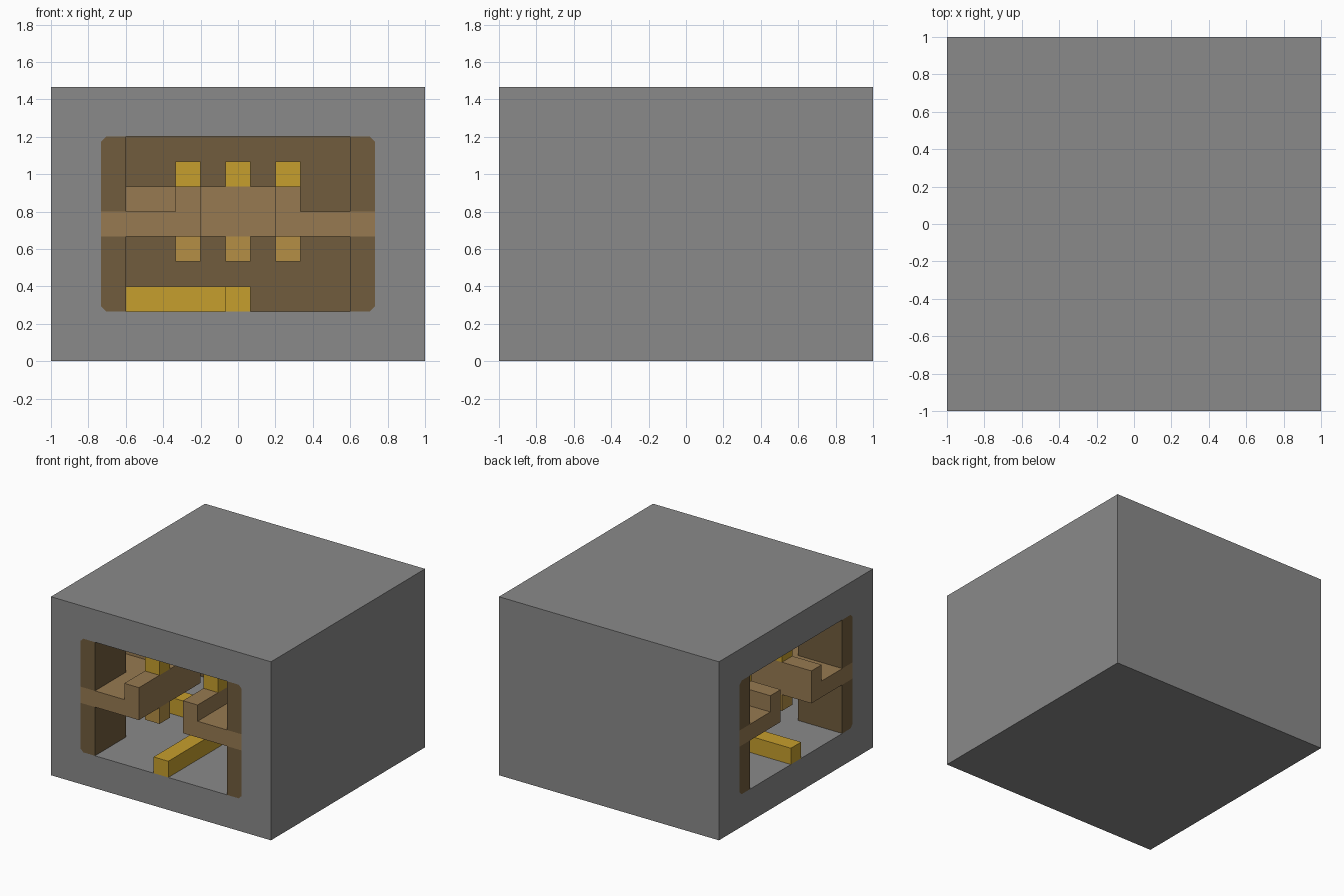
import bpy, bmesh

if "Cube" in bpy.data.objects:
    bpy.data.objects.remove(bpy.data.objects["Cube"], do_unlink=True)

U = 1 / 15    # one grid step
HALF = 15     # half width of the block, in steps


def material(name, r, g, b):
    m = bpy.data.materials.new(name)
    m.use_nodes = True
    m.diffuse_color = (r, g, b, 1)
    m.node_tree.nodes["Principled BSDF"].inputs["Base Color"].default_value = (r, g, b, 1)
    return m


stone = material("grey stone", 0.255, 0.255, 0.255)
dark_wood = material("dark wood", 0.165, 0.107, 0.047)
light_wood = material("light wood", 0.31, 0.195, 0.083)
bracket_wood = material("golden wood", 0.46, 0.275, 0.06)
gold = material("yellow gold", 0.565, 0.345, 0.026)


def finish(name, bm, mat):
    bmesh.ops.recalc_face_normals(bm, faces=bm.faces)
    mesh = bpy.data.meshes.new(name)
    bm.to_mesh(mesh)
    bm.free()
    mesh.materials.append(mat)
    obj = bpy.data.objects.new(name, mesh)
    bpy.context.collection.objects.link(obj)
    return obj


def box(name, lo, hi, mat):
    bm = bmesh.new()
    bmesh.ops.create_cube(bm, size=1)
    for v in bm.verts:
        v.co = [(a + b) / 2 * U + c * (b - a) * U for a, b, c in zip(lo, hi, v.co)]
    return finish(name, bm, mat)


def sweep(name, profile, mat, end=-HALF):
    """Sweep an (offset, height) profile round the square turn, side to front."""
    bm = bmesh.new()
    rings = [[bm.verts.new((x * U, y * U, z * U)) for o, z in profile
              for x, y in [((end, o), (o, o), (o, end))[i]]] for i in range(3)]
    n = len(profile)
    for a, b in zip(rings, rings[1:]):
        for i in range(n):
            j = (i + 1) % n
            bm.faces.new((a[i], a[j], b[j], b[i]))
    bm.faces.new(rings[0])
    bm.faces.new(rings[-1])
    return finish(name, bm, mat)


# Stone block with a turning tunnel, open at the front and the right flank
block = box("stone_block", (-HALF, -HALF, 0), (HALF, HALF, 22), stone)
half_bore = [(10.6, 4), (11, 4.4), (11, 17.6), (10.6, 18)]
bore = half_bore + [(-o, z) for o, z in reversed(half_bore)]
cutter = sweep("tunnel_cutter", bore, stone, end=-HALF - 1)
cutter.hide_render = True
mod = block.modifiers.new("tunnel", "BOOLEAN")
mod.operation = "DIFFERENCE"
mod.solver = "EXACT"
mod.object = cutter
bpy.context.view_layer.objects.active = block
bpy.ops.object.modifier_apply(modifier=mod.name)
bpy.data.objects.remove(cutter, do_unlink=True)

# Wooden wall linings and raised-edge ledges along both sides of the tunnel
for side, s in (("outer", 1), ("inner", -1)):
    parts = (
        ("lower_wall", [(9, 4), (9, 10), (11, 10), (11, 4.4), (10.6, 4)], dark_wood),
        ("upper_wall", [(9, 12), (9, 18), (10.6, 18), (11, 17.6), (11, 12)], dark_wood),
        ("ledge", [(3, 10), (3, 14), (5, 14), (5, 12), (11, 12), (11, 10)], light_wood),
    )
    for part, profile, mat in parts:
        sweep(f"{side}_{part}", [(s * o, z) for o, z in profile], mat)

# Floor rail
sweep("floor_rail", [(-1, 4), (1, 4), (1, 6), (-1, 6)], gold)

# Lamps on the ledge edges, each with a bracket below
spots = [(4, -10), (-4, -10), (4, 0)]
for i, (x, y) in enumerate(spots + [(b, a) for a, b in spots]):
    box(f"lamp_{i}", (x - 1, y - 1, 14), (x + 1, y + 1, 16), gold)
    box(f"bracket_{i}", (x - 1, y - 1, 8), (x + 1, y + 1, 10), bracket_wood)
